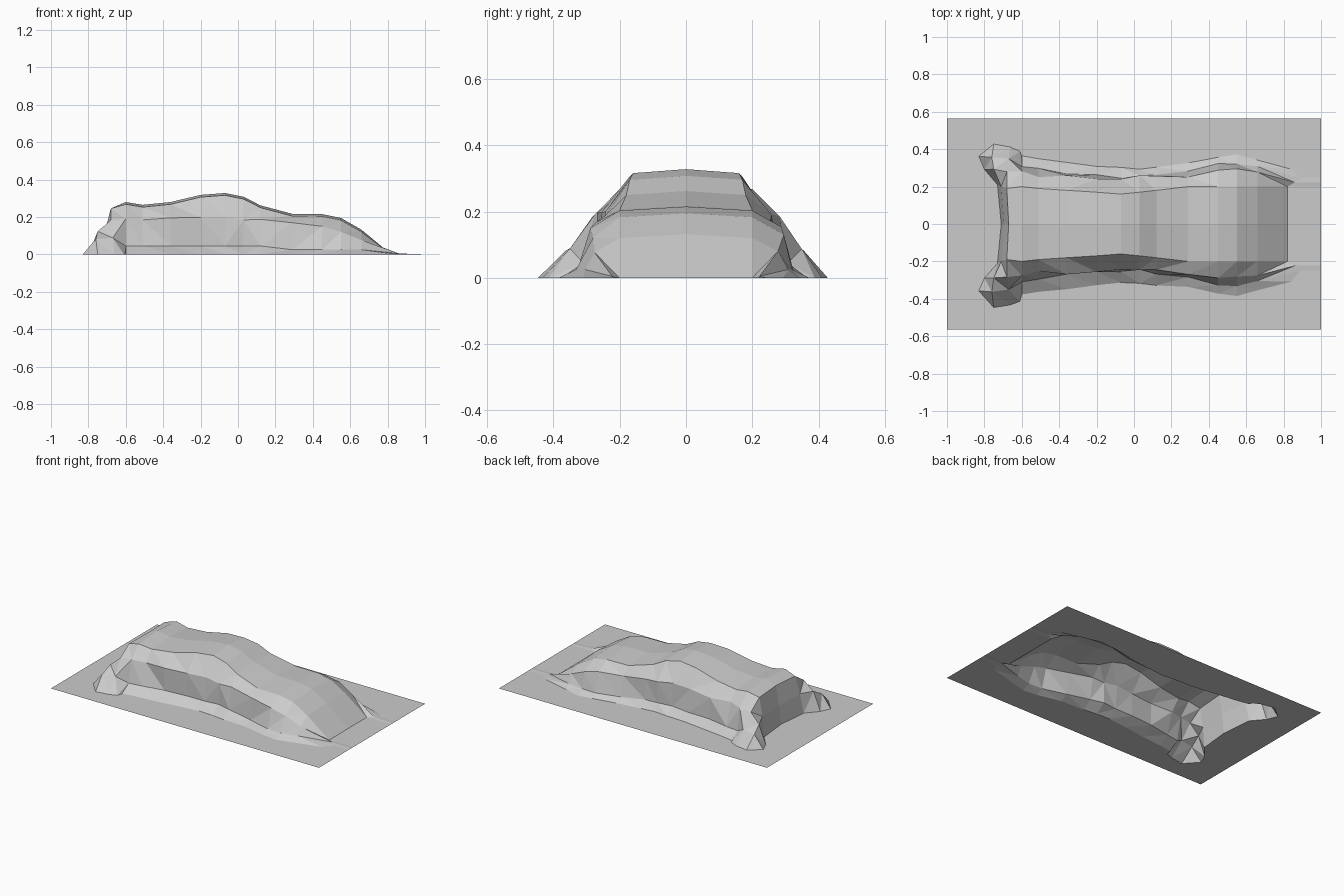
import bpy, bmesh, random

if "Cube" in bpy.data.objects:
    bpy.data.objects.remove(bpy.data.objects["Cube"])

random.seed(4)
EDGE = 0.565

# Cross-sections of the draped car:
# x, top z, roof half width, belt z, belt half width, hem fold half width, base half width
SECTIONS = [
    (-0.60, 0.280, 0.20, 0.19, 0.28, 0.31, 0.36),
    (-0.51, 0.265, 0.19, 0.19, 0.26, 0.29, 0.34),
    (-0.36, 0.280, 0.18, 0.19, 0.26, 0.27, 0.32),
    (-0.20, 0.318, 0.17, 0.20, 0.25, 0.26, 0.315),
    (-0.07, 0.328, 0.16, 0.20, 0.25, 0.25, 0.295),
    (0.03, 0.308, 0.17, 0.19, 0.25, 0.25, 0.29),
    (0.12, 0.262, 0.18, 0.18, 0.25, 0.26, 0.30),
    (0.29, 0.217, 0.20, 0.16, 0.26, 0.28, 0.325),
    (0.45, 0.215, 0.20, 0.16, 0.28, 0.32, 0.36),
    (0.55, 0.195, 0.20, 0.13, 0.29, 0.33, 0.365),
    (0.66, 0.132, 0.20, 0.08, 0.27, 0.31, 0.335),
]

# End rows, half profile from the centre outwards: (x, y, z)
TAIL_FOOT = [(-0.71, 0, 0), (-0.73, 0.21, 0), (-0.80, 0.29, 0),
             (-0.83, 0.36, 0), (-0.75, 0.43, 0)]
TAIL_MID = [(-0.695, 0, 0.12), (-0.71, 0.20, 0.13), (-0.75, 0.29, 0.12),
            (-0.76, 0.36, 0.08), (-0.66, 0.41, 0.0)]
TAIL_TOP = [(-0.67, 0, 0.25), (-0.68, 0.19, 0.245), (-0.68, 0.28, 0.18),
            (-0.67, 0.35, 0.09), (-0.61, 0.39, 0.0)]
NOSE_FOOT = [(0.82, 0, 0), (0.82, 0.20, 0), (0.86, 0.22, 0.005),
             (0.89, 0.25, 0), (0.84, 0.29, 0)]


def section_half(x, z, roof, belt_z, belt, hem, base):
    return [(x, 0, z), (x, roof, z - 0.012), (x, belt, belt_z),
            (x, hem, 0.045 if x < 0.2 else 0.025), (x, base, 0)]


def full_row(half, crumple):
    """Mirror a half profile, add small cloth crumples and the flat sheet edge."""
    row = []
    for side in (-1, 1):
        pts = []
        for i, (x, y, z) in enumerate(half):
            a = crumple if i > 1 else 0
            dy = random.uniform(-a, a)
            dz = random.uniform(-a, a) if z > 0.06 else 0
            if i == 4 and side < 0:
                dy += 0.02
            pts.append((x, side * (y + dy), z + dz))
        pts.append((pts[-1][0], side * EDGE, 0))
        row += list(reversed(pts)) if side < 0 else pts[1:]
    return row


def flat_end(x, row):
    return [(x, p[1], 0) for p in row]


# Rows run from the tail edge of the sheet to the nose edge
halves = [TAIL_FOOT, TAIL_MID, TAIL_TOP]
halves += [section_half(*s) for s in SECTIONS] + [NOSE_FOOT]
rows = [full_row(h, 0.010 if 2 < i < len(halves) - 1 else 0.004)
        for i, h in enumerate(halves)]
rows = [flat_end(-1, rows[0])] + rows + [flat_end(1, rows[-1])]

# Cloth cover: one open sheet joining the rows
bm = bmesh.new()
grid = [[bm.verts.new(p) for p in row] for row in rows]
for a, b in zip(grid, grid[1:]):
    for j in range(len(a) - 1):
        bm.faces.new((a[j], b[j], b[j + 1], a[j + 1]))

# Irregular folds along the skirts
skirt = [f for f in bm.faces if max(v.co.z for v in f.verts) > 0.02
         and abs(f.calc_center_median().y) > 0.2]
bmesh.ops.triangulate(bm, faces=skirt, quad_method='SHORT_EDGE')
bm.normal_update()

mesh = bpy.data.meshes.new("cloth_cover")
bm.to_mesh(mesh)
bm.free()
cover = bpy.data.objects.new("cloth_cover", mesh)
bpy.context.collection.objects.link(cover)
